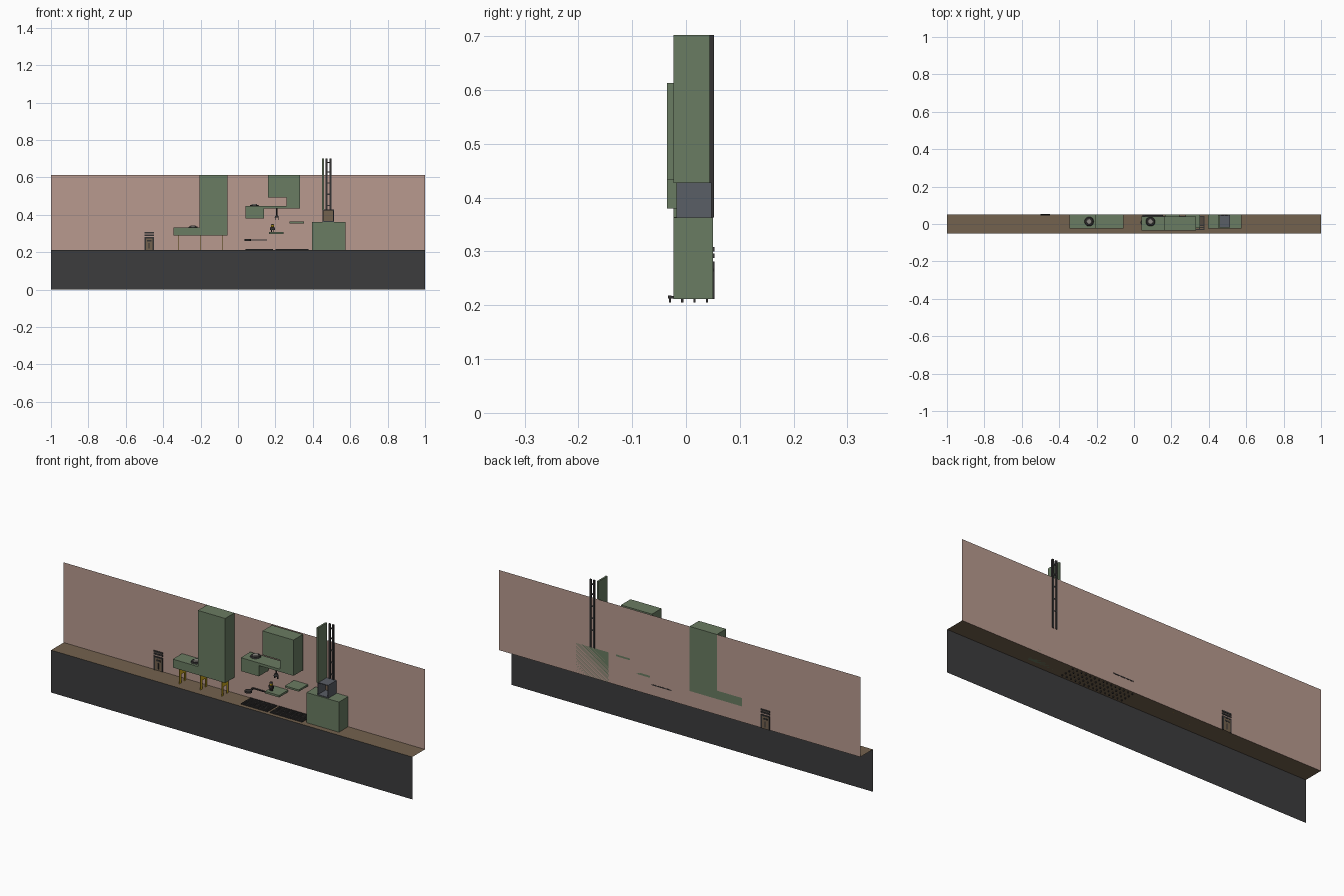
import bpy, bmesh, math
from mathutils import Vector

if "Cube" in bpy.data.objects:
    bpy.data.objects.remove(bpy.data.objects["Cube"])


def mat(name, r, g, b):
    m = bpy.data.materials.new(name)
    lin = [((c / 255 + 0.055) / 1.055) ** 2.4 for c in (r, g, b)]
    m.diffuse_color = (*lin, 1)
    m.use_nodes = True
    m.node_tree.nodes["Principled BSDF"].inputs["Base Color"].default_value = m.diffuse_color
    return m


GREEN = mat("moss green", 106, 124, 98)
PINK = mat("dusty pink", 184, 154, 143)
BROWN = mat("floor brown", 116, 98, 78)
CHAR = mat("charcoal", 60, 60, 61)
STEEL = mat("blue steel", 90, 94, 102)
DARK = mat("dark iron", 52, 50, 50)
YELLOW = mat("yellow", 205, 170, 30)
GREY = mat("pale grey", 140, 136, 130)


def mesh_obj(name, bm, m):
    me = bpy.data.meshes.new(name)
    bm.to_mesh(me)
    bm.free()
    me.materials.append(m)
    ob = bpy.data.objects.new(name, me)
    bpy.context.collection.objects.link(ob)
    return ob


def boxes(name, m, *specs):
    """Each spec is x0, x1, y0, y1, z0, z1."""
    bm = bmesh.new()
    for x0, x1, y0, y1, z0, z1 in specs:
        vs = bmesh.ops.create_cube(bm, size=1)["verts"]
        for v in vs:
            v.co = Vector(((x0 + x1) / 2 + v.co.x * (x1 - x0),
                           (y0 + y1) / 2 + v.co.y * (y1 - y0),
                           (z0 + z1) / 2 + v.co.z * (z1 - z0)))
    return mesh_obj(name, bm, m)


def sheet(name, m, pts):
    bm = bmesh.new()
    bm.faces.new([bm.verts.new(p) for p in pts])
    return mesh_obj(name, bm, m)


def extruded(name, m, profile, y0, y1):
    """Front outline (x, z) extruded along y."""
    bm = bmesh.new()
    f = bm.faces.new([bm.verts.new((x, y0, z)) for x, z in profile])
    r = bmesh.ops.extrude_face_region(bm, geom=[f])
    for v in r["geom"]:
        if isinstance(v, bmesh.types.BMVert):
            v.co.y = y1
    bmesh.ops.recalc_face_normals(bm, faces=bm.faces)
    return mesh_obj(name, bm, m)


def cone(name, m, x, y, z0, z1, r0, r1, n=16):
    bm = bmesh.new()
    bmesh.ops.create_cone(bm, cap_ends=True, segments=n, radius1=r0, radius2=r1, depth=z1 - z0)
    bmesh.ops.translate(bm, verts=bm.verts, vec=(x, y, (z0 + z1) / 2))
    return mesh_obj(name, bm, m)


# Single-sheet stage: front, floor, back wall
F, B = -0.05, 0.05
sheet("stage_front", CHAR, [(-1, F, 0), (1, F, 0), (1, F, .212), (-1, F, .212)])
sheet("stage_floor", BROWN, [(-1, F, .212), (1, F, .212), (1, B, .212), (-1, B, .212)])
sheet("back_wall", PINK, [(-1, B, .212), (1, B, .212), (1, B, .613), (-1, B, .613)])

# Large green blocks
extruded("left_block", GREEN, [(-.345, .29), (-.055, .29), (-.055, .613), (-.206, .613),
                               (-.206, .332), (-.345, .332)], -.023, B)
extruded("hanging_block", GREEN, [(.04, .38), (.14, .38), (.14, .434), (.332, .434), (.332, .613),
                                  (.16, .613), (.16, .493), (.258, .493), (.258, .447), (.04, .447)],
         -.035, .04)
boxes("right_block", GREEN, (.395, .575, -.023, B, .212, .363))
boxes("shaft_wall", GREEN, (.45, .459, -.023, .048, .427, .702))
boxes("floating_platforms", GREEN, (.165, .243, -.022, B, .297, .307), (.275, .352, -.022, B, .355, .364))

# Thin yellow frames under the left block
for i, x in enumerate((-.316, -.2, -.082)):
    boxes(f"support_{i}", YELLOW, (x - .001, x + .001, -.012, .002, .212, .29),
          (x - .001, x + .001, .026, .04, .212, .29), (x - .001, x + .001, .002, .026, .255, .275))

# Lift car, open at the front
boxes("lift_car", STEEL, (.452, .456, -.018, .047, .363, .428), (.508, .512, -.018, .047, .363, .428),
      (.456, .508, -.018, .047, .424, .428), (.456, .508, -.018, .047, .363, .367))
boxes("lift_back", BROWN, (.456, .508, .042, .047, .367, .424))

# Lift rails with rungs
rails = [(x - .005, x + .005, .044, .052, .363, .702) for x in (.474, .494)]
rungs = [(.474, .494, .046, .051, z - .003, z + .003) for z in (.45, .51, .57, .63, .68)]
boxes("lift_rails", DARK, *rails, *rungs)

# Door with frame and sign
boxes("door_panel", BROWN, (-.495, -.455, .048, .052, .212, .276))
boxes("door_frame", DARK, (-.5, -.493, .046, .053, .212, .281), (-.457, -.45, .046, .053, .212, .281),
      (-.493, -.457, .046, .053, .274, .281), (-.487, -.463, .046, .053, .258, .266),
      (-.478, -.472, .046, .053, .22, .25))
boxes("door_sign", DARK, (-.5, -.45, .047, .053, .288, .296), (-.5, -.45, .047, .053, .3, .308))

# Round floor buttons
for side, x, z in (("left", -.24, .332), ("right", .088, .447)):
    cone(f"{side}_button_base", DARK, x, .013, z, z + .006, .025, .022, 20)
    cone(f"{side}_button_cap", GREY, x, .013, z + .006, z + .011, .015, .013, 20)

# Wall lever arm with a disc
boxes("lever_arm", DARK, (.045, .155, .044, .051, .263, .268), (.05, .056, .01, .046, .263, .268))
cone("lever_disc", DARK, .052, .008, .261, .27, .017, .017)

# Floor grates with short feet
for i, (x0, x1, n) in enumerate(((.04, .186, 6), (.2, .378, 7))):
    bars = [(x0, x1, y - .003, y + .003, .213, .218) for y in [-.03 + .0115 * k for k in range(7)]]
    for k in range(n + 1):
        x = x0 + .003 + (x1 - x0 - .006) * k / n
        bars.append((x - .003, x + .003, -.032, .04, .213, .217))
        bars += [(x - .002, x + .002, y - .002, y + .002, .205, .214) for y in (-.03, -.007, .016, .039)]
    boxes(f"floor_grate_{i}", DARK, *bars)

# Hanging claw under the bar
cone("claw_stem", DARK, .207, .006, .395, .434, .003, .003, 8)
cone("claw_hub", DARK, .207, .006, .385, .397, .012, .007, 10)
boxes("claw_fingers", DARK, (.197, .2, .003, .009, .372, .388), (.214, .217, .003, .009, .372, .388))

# Small figure on the platform
boxes("figure_legs", DARK, (.177, .182, -.004, .004, .307, .322), (.186, .191, -.004, .004, .307, .322))
boxes("figure_body", DARK, (.175, .193, -.006, .006, .32, .334), (.171, .175, -.003, .003, .32, .333),
      (.193, .197, -.003, .003, .32, .333))
bm = bmesh.new()
bmesh.ops.create_uvsphere(bm, u_segments=10, v_segments=8, radius=.009)
bmesh.ops.translate(bm, verts=bm.verts, vec=(.184, 0, .34))
mesh_obj("figure_head", bm, YELLOW)
cone("figure_hat", DARK, .184, 0, .345, .351, .009, .005, 10)
